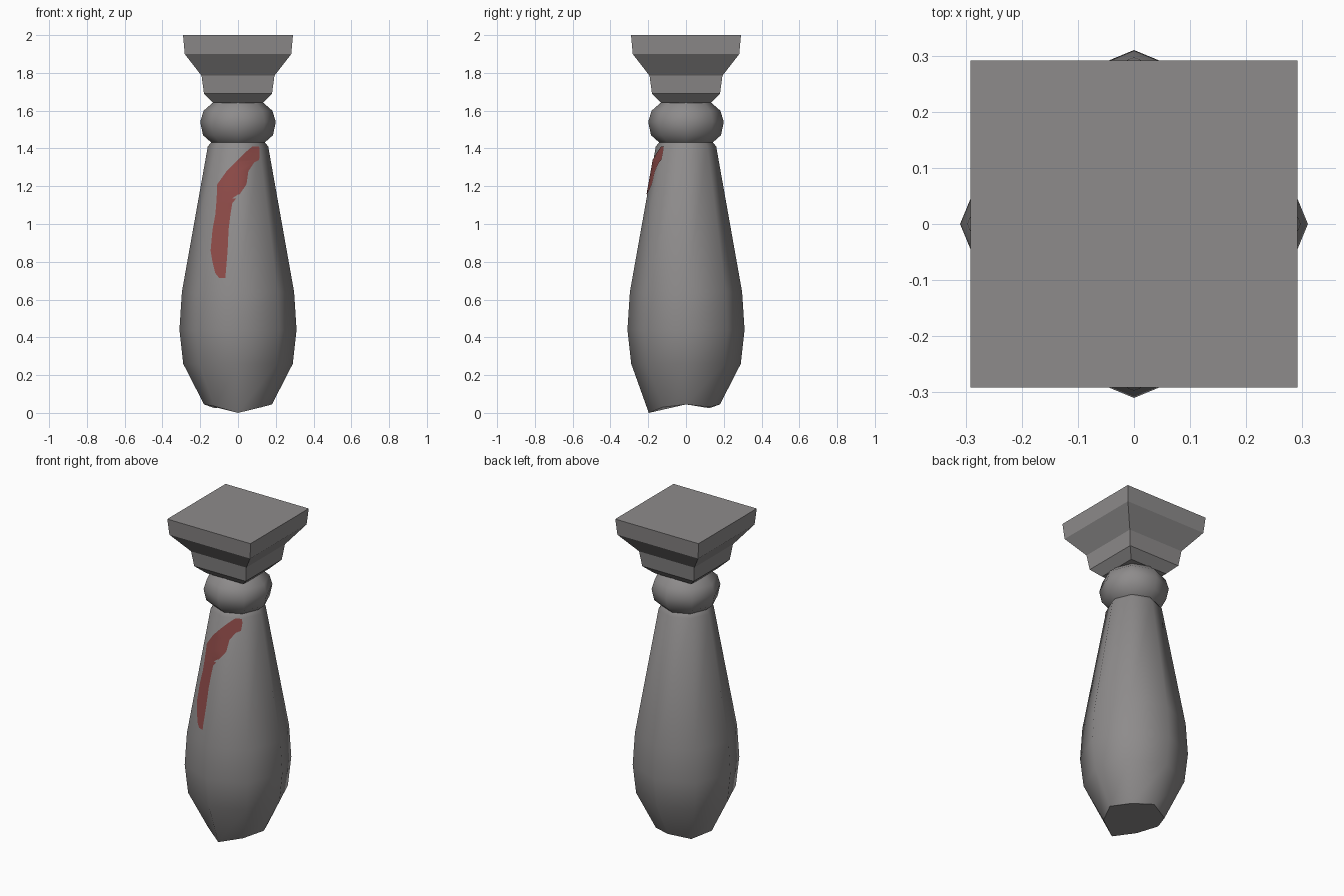
import bpy, bmesh, math

if "Cube" in bpy.data.objects:
    bpy.data.objects.remove(bpy.data.objects["Cube"])


def material(name, rgb):
    m = bpy.data.materials.new(name)
    m.diffuse_color = (*rgb, 1)
    m.use_nodes = True
    m.node_tree.nodes["Principled BSDF"].inputs["Base Color"].default_value = m.diffuse_color
    return m


STONE = material("grey stone", (0.27, 0.26, 0.26))
RED = material("dull red", (0.27, 0.07, 0.065))


def finish(bm, name, mat):
    mesh = bpy.data.meshes.new(name)
    bm.to_mesh(mesh)
    bm.free()
    mesh.materials.append(mat)
    ob = bpy.data.objects.new(name, mesh)
    bpy.context.collection.objects.link(ob)
    return ob


def lathe(name, profile, sides, turn, smooth, base=None):
    """Rings of (radius, z) joined by quads and capped; base overrides the lowest ring."""
    bm = bmesh.new()
    rings = []
    for k, (r, z) in enumerate(profile):
        ring = []
        for i in range(sides):
            a = turn + 2 * math.pi * i / sides
            ri, zi = base[i] if base and k == 0 else (r, z)
            ring.append(bm.verts.new((ri * math.cos(a), ri * math.sin(a), zi)))
        rings.append(ring)
    for lo, hi in zip(rings, rings[1:]):
        for i in range(sides):
            j = (i + 1) % sides
            bm.faces.new((lo[i], lo[j], hi[j], hi[i])).smooth = smooth
    bm.faces.new(rings[0][::-1])
    bm.faces.new(rings[-1])
    return finish(bm, name, STONE)


# Bulging shaft, eight sided, with a broken uneven foot (ring starts at +x)
BODY = [(0.18, 0.04), (0.29, 0.26), (0.31, 0.44), (0.297, 0.64), (0.16, 1.41), (0.14, 1.435)]
foot = [(0.18, 0.045), (0.175, 0.03), (0.18, 0.045), (0.175, 0.025),
        (0.18, 0.045), (0.175, 0.035), (0.197, 0.0), (0.175, 0.03)]
lathe("shaft", BODY, 8, 0, True, foot)

# Rounded collar
lathe("collar", [(0.14, 1.43), (0.185, 1.47), (0.20, 1.54), (0.182, 1.60), (0.13, 1.645)],
      8, 0, True)

# Square capital (half widths)
CAP = [(0.13, 1.64), (0.18, 1.69), (0.193, 1.785), (0.282, 1.90), (0.291, 2.0)]
lathe("capital", [(h * math.sqrt(2), z) for h, z in CAP], 4, math.pi / 4, False)


# Red streak running down the front, wrapped on the two front facets
def shaft_radius(z):
    for (r0, z0), (r1, z1) in zip(BODY, BODY[1:]):
        if z0 <= z <= z1:
            return r0 + (r1 - r0) * (z - z0) / (z1 - z0)
    return BODY[-1][0]


STREAK = [(1.41, .075, .112), (1.38, .04, .115), (1.34, .0, .112), (1.325, -.015, .085),
          (1.28, -.06, .055), (1.21, -.11, .045), (1.16, -.112, .01), (1.11, -.115, -.03),
          (1.05, -.12, -.04), (0.97, -.135, -.05), (0.86, -.145, -.055), (0.80, -.135, -.06),
          (0.74, -.12, -.065), (0.715, -.10, -.065)]
bm = bmesh.new()
rows = []
for z, xl, xr in STREAK:
    mid = 0 if xl + .004 < 0 < xr - .004 else (xl + xr) / 2
    r = shaft_radius(z) + 0.004
    rows.append([bm.verts.new((x, -(r - abs(x) * math.tan(math.pi / 8)), z))
                 for x in (xl, mid, xr)])
for up, lo in zip(rows, rows[1:]):
    for i in range(2):
        bm.faces.new((lo[i], lo[i + 1], up[i + 1], up[i])).smooth = True
finish(bm, "red_streak", RED)
